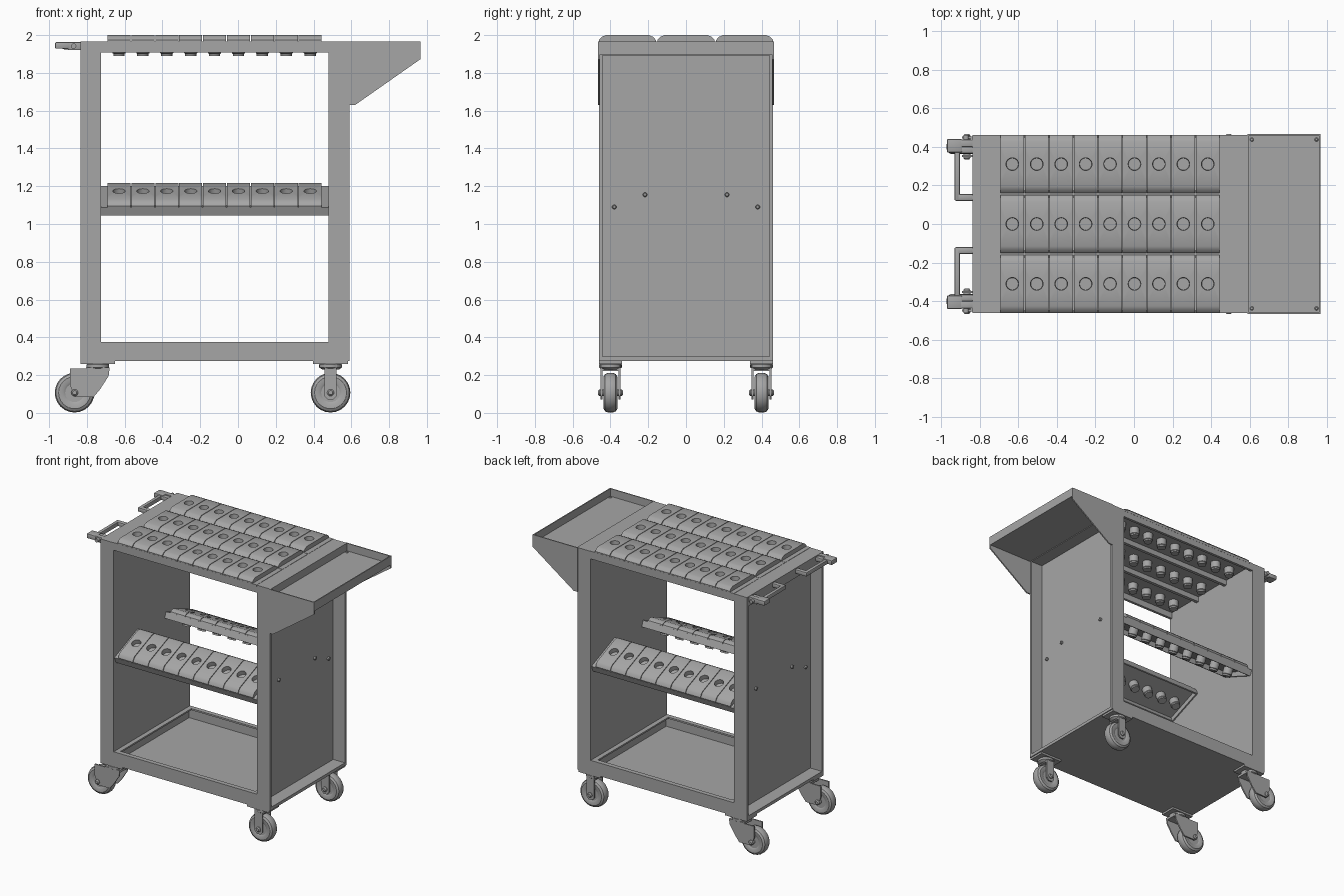
import bpy, bmesh
from math import cos, sin, pi, radians
from mathutils import Matrix, Vector

if "Cube" in bpy.data.objects:
    bpy.data.objects.remove(bpy.data.objects["Cube"])

steel = bpy.data.materials.new("steel grey")
steel.use_nodes = True
GREY = (0.38, 0.38, 0.38, 1)
steel.diffuse_color = GREY
steel.node_tree.nodes["Principled BSDF"].inputs["Base Color"].default_value = GREY
N = 24
parts = []


def place(name, mesh, matrix=None):
    ob = bpy.data.objects.new(name, mesh)
    bpy.context.scene.collection.objects.link(ob)
    ob.matrix_world = matrix or Matrix()
    parts.append(ob)
    return ob


def finish(name, bm):
    bmesh.ops.recalc_face_normals(bm, faces=bm.faces)
    mesh = bpy.data.meshes.new(name)
    bm.to_mesh(mesh)
    bm.free()
    mesh.materials.append(steel)
    return mesh


def box(name, x, y, z, matrix=None, bevel=0):
    """Box given by its (low, high) range on each axis."""
    bm = bmesh.new()
    bmesh.ops.create_cube(bm, size=1)
    for v in bm.verts:
        v.co = [r[0] + (c + 0.5) * (r[1] - r[0]) for c, r in zip(v.co, (x, y, z))]
    if bevel:
        bmesh.ops.bevel(bm, geom=bm.edges[:], offset=bevel, segments=2, affect='EDGES', profile=0.5)
    return place(name, finish(name, bm), matrix)


def loft(name, rings):
    """Skin a stack of rings and cap both ends."""
    bm = bmesh.new()
    rows = [[bm.verts.new(p) for p in ring] for ring in rings]
    for a, b in zip(rows, rows[1:]):
        for i in range(len(a)):
            j = (i + 1) % len(a)
            bm.faces.new((a[i], a[j], b[j], b[i]))
    bm.faces.new(rows[0])
    bm.faces.new(rows[-1])
    return finish(name, bm)


def circle(r, z):
    return [(r * cos(2 * pi * i / N), r * sin(2 * pi * i / N), z) for i in range(N)]


def rect(a, b, z):
    pts = []
    for i in range(N):
        c, s = cos(2 * pi * i / N), sin(2 * pi * i / N)
        m = max(abs(c), abs(s))
        pts.append((a * c / m, b * s / m, z))
    return pts


def prism(name, outline, y0, y1):
    """Extrude an (x, z) outline along y."""
    return place(name, loft(name, [[(x, y, z) for x, z in outline] for y in (y0, y1)]))


def lathe(name, profile, matrix):
    return place(name, loft(name, [circle(r, z) for r, z in profile]), matrix)


def move(x, y, z):
    return Matrix.Translation((x, y, z))


ALONG_Y = Matrix.Rotation(radians(-90), 4, 'X')
ALONG_X = Matrix.Rotation(radians(90), 4, 'Y')
IN_L, IN_R = -0.725, 0.48
W = 0.46

# End frames: inner panel with deep flanges around the outside
for side, inner, outer in (("right", IN_L, -0.835), ("left", IN_R, 0.59)):
    d = 1 if outer > 0 else -1
    xr = sorted((inner, outer))
    box(side + "_end_panel", sorted((inner, inner + d * 0.012)), (-W, W), (0.275, 1.965))
    for s in (-1, 1):
        box(side + "_post", xr, sorted((s * W, s * (W - 0.018))), (0.275, 1.965))
    box(side + "_top_flange", xr, (-W, W), (1.892, 1.965))
    box(side + "_bottom_flange", xr, (-W, W), (0.275, 0.298))
    # Shelf bolts
    for s in (-1, 1):
        for y, z in ((0.38, 1.09), (0.217, 1.155)):
            lathe("shelf_bolt", [(0.012, -0.01), (0.012, 0.018), (0.007, 0.022)],
                  move(inner + d * 0.005, s * y, z) @ (ALONG_X if d > 0 else ALONG_X.inverted()))

# Bottom tray with inward lips
box("base_floor", (IN_L, IN_R), (-W, W), (0.275, 0.288))
for s in (-1, 1):
    box("base_side_wall", (IN_L, IN_R), sorted((s * W, s * (W - 0.012))), (0.275, 0.375))
    box("base_side_lip", (IN_L, IN_R), sorted((s * W, s * (W - 0.035))), (0.363, 0.375))
for a, b in ((IN_L, IN_L + 0.035), (IN_R - 0.035, IN_R)):
    box("base_end_lip", (a, b), (-W, W), (0.363, 0.375))

# Top frame
for s in (-1, 1):
    box("top_rail", (IN_L, IN_R), sorted((s * W, s * (W - 0.02))), (1.908, 1.965))
    box("top_cross_bar", (IN_L, IN_R), (s * 0.155 - 0.012, s * 0.155 + 0.012), (1.915, 1.965))

# Tool holder block and its socket, shared by every rack
PITCH = 0.1265
block = loft("holder_block", [rect(0.061, 0.15, 0), rect(0.061, 0.15, 0.01), rect(0.061, 0.135, 0.026),
                              rect(0.061, 0.115, 0.035), circle(0.033, 0.035), circle(0.028, -0.05)])
socket = loft("holder_socket", [circle(0.035, 0), circle(0.035, -0.06), circle(0.03, -0.064),
                                circle(0.03, -0.075)])


def rack(name, matrix):
    """Row of nine holders on a plate."""
    box(name + "_plate", (IN_L, IN_R), (-0.151, 0.151), (-0.01, 0.002), matrix)
    for i in range(9):
        m = matrix @ move(-0.63 + i * PITCH, 0, 0)
        place(name + "_block", block, m)
        place(name + "_socket", socket, m)


for label, y in (("front", -0.31), ("middle", 0), ("back", 0.31)):
    rack("top_" + label + "_rack", move(0, y, 1.965))

# Tilted shelves with folded-down flanges
for label, s in (("front", -1), ("back", 1)):
    m = move(0, s * 0.31, 1.142) @ Matrix.Rotation(-s * radians(22), 4, 'X')
    rack(label + "_shelf", m)
    for t in (-1, 1):
        box(label + "_shelf_flange", (IN_L, IN_R), sorted((t * 0.151, t * 0.141)), (-0.045, 0.002), m)
    for x in (IN_L, IN_R - 0.01):
        box(label + "_shelf_end", (x, x + 0.01), (-0.151, 0.151), (-0.045, 0.002), m)

# Side tray and its brackets
T0, T1 = 0.588, 0.965
box("side_tray_floor", (T0, T1), (-W, W), (1.897, 1.907))
box("side_tray_outer_wall", (T1 - 0.008, T1), (-W, W), (1.897, 1.965))
box("side_tray_inner_wall", (T0, T0 + 0.008), (-W, W), (1.897, 1.965))
for s in (-1, 1):
    box("side_tray_wall", (T0, T1), sorted((s * 0.465, s * 0.457)), (1.897, 1.965))
    prism("tray_bracket", [(T0, 1.63), (0.62, 1.63), (T1, 1.872), (T1, 1.9), (T0, 1.9)], s * 0.465, s * 0.455)
    for x in (0.61, 0.945):
        lathe("tray_rivet", [(0.01, 0), (0.01, 0.006), (0.006, 0.009)], move(x, s * 0.437, 1.905))

# Push handles
for s in (-1, 1):
    def hbox(name, x, y, z, bevel=0.008):
        return box(name, x, sorted((s * y[0], s * y[1])), z, bevel=bevel)
    hbox("handle_grip", (-0.93, -0.902), (0.12, 0.39), (1.925, 1.958))
    hbox("handle_inner_arm", (-0.93, -0.83), (0.12, 0.155), (1.925, 1.958))
    hbox("handle_outer_arm", (-0.925, -0.83), (0.365, 0.4), (1.925, 1.958))
    hbox("handle_stop", (-0.968, -0.89), (0.37, 0.44), (1.928, 1.963), 0.006)
    hbox("handle_bracket", (-0.9, -0.83), (0.4, 0.437), (1.92, 1.963), 0.004)
    lathe("handle_pivot", [(0.014, -0.03), (0.014, 0.03)], move(-0.87, s * 0.43, 1.942) @ ALONG_Y)

# Casters: fixed pair under the left end, swivel pair under the right end
TYRE = [(0.05, -0.03), (0.06, -0.036), (0.085, -0.037), (0.099, -0.028), (0.105, -0.012)]
TYRE += [(r, -z) for r, z in reversed(TYRE)]
FIXED = [(0.457, 0.258), (0.457, 0.09), (0.475, 0.07), (0.505, 0.07), (0.522, 0.09), (0.522, 0.258)]
SWIVEL = [(-0.89, 0.235), (-0.89, 0.15), (-0.865, 0.083), (-0.765, 0.083), (-0.73, 0.125),
          (-0.685, 0.195), (-0.68, 0.235)]
for s in (-1, 1):
    y = s * 0.4
    for kind, wx, px, fork in (("fixed", 0.49, 0.49, FIXED), ("swivel", -0.865, -0.742, SWIVEL)):
        hub = move(wx, y, 0.107) @ ALONG_Y
        lathe(kind + "_wheel", TYRE, hub)
        lathe(kind + "_axle", [(0.011, -0.066), (0.018, -0.058), (0.018, 0.058), (0.011, 0.066)], hub)
        box(kind + "_mount_plate", (px - 0.092, px + 0.092), (y - 0.06, y + 0.06), (0.26, 0.276))
        for t in (-1, 1):
            prism(kind + "_fork_cheek", fork, y + t * 0.042, y + t * 0.052)
        xs = [p[0] for p in fork]
        box(kind + "_fork_bridge", (max(min(xs), px - 0.062), max(xs)), (y - 0.052, y + 0.052), (0.222, 0.24))
        lathe(kind + "_neck", [(0.045, 0.23), (0.06, 0.24), (0.06, 0.256), (0.05, 0.265)], move(px, y, 0))

# Smooth curved faces, keep edges crisp
bpy.ops.object.select_all(action='DESELECT')
for ob in parts:
    ob.select_set(True)
bpy.context.view_layer.objects.active = parts[0]
bpy.ops.object.shade_smooth_by_angle(angle=radians(30))
